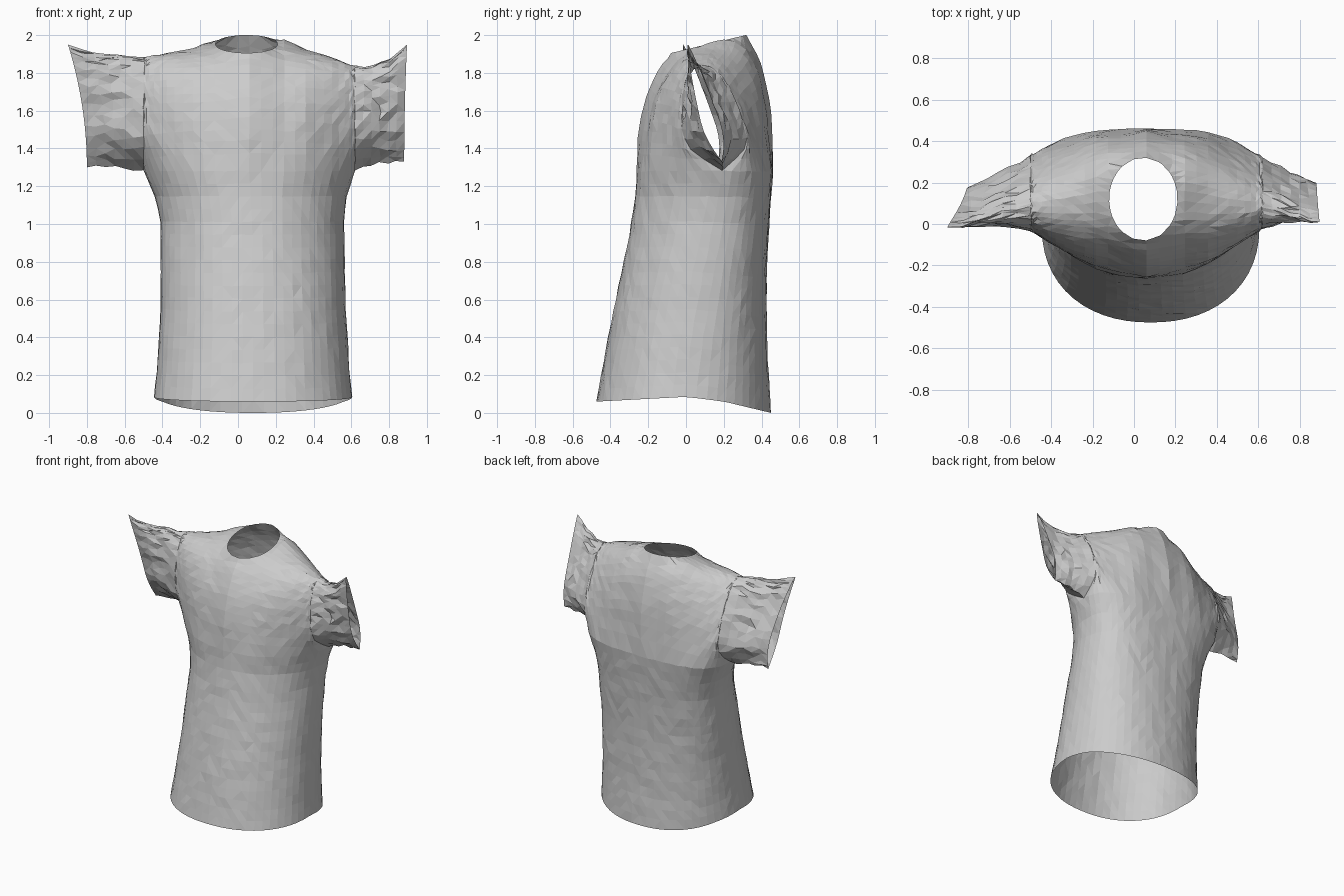
import bpy, bmesh, random
from math import sin, cos, pi, hypot

random.seed(4)
if "Cube" in bpy.data.objects:
    bpy.data.objects.remove(bpy.data.objects["Cube"])


def along(keys, t):
    """Piecewise linear lookup in a short list of (position, value) keys."""
    if t <= keys[0][0]:
        return keys[0][1]
    for (a, first), (b, second) in zip(keys, keys[1:]):
        if t <= b:
            return first + (second - first) * (t - a) / (b - a)
    return keys[-1][1]


def clamp(value):
    return max(0.0, min(1.0, value))


# Overall layout: armpit height, chest centre and half width
ARMPIT, CENTRE, HALF = 1.28, 0.06, 0.56
CHEST_MID, CHEST_DEPTH, SIDE_BEND = 0.1, 0.36, 0.09
COLUMNS, TORSO_ROWS, YOKE_ROWS, SLEEVE_COLUMNS = 28, 18, 16, 6

# Torso profiles by height
side_centre = [(0, 0.08), (0.5, 0.08), (1, 0.075), (ARMPIT, CENTRE)]
side_half = [(0, 0.525), (0.15, 0.51), (0.5, 0.49), (1, 0.485), (1.15, 0.51), (ARMPIT, HALF)]
front_line = [(0, -0.475), (0.5, -0.385), (0.9, -0.305), (1.15, -0.265), (ARMPIT, -0.26)]
back_line = [(0, 0.45), (0.3, 0.43), (0.7, 0.425), (1, 0.44), (ARMPIT, 0.46)]
hem_line = [(-0.47, 0.06), (0, 0.085), (0.2, 0.06), (0.45, 0)]

# Shoulder and sleeve profiles across the width
top_line = [(-0.8, 1.95), (-0.7, 1.9), (-0.5, 1.885), (-0.25, 1.92), (-0.1, 1.97), (0.05, 2.01),
            (0.2, 1.97), (0.35, 1.92), (0.5, 1.88), (0.6, 1.84), (0.7, 1.83), (0.8, 1.87), (0.88, 1.95)]
under_line = [(-0.8, 1.3), (-0.65, 1.305), (-0.5, ARMPIT), (0.62, ARMPIT), (0.72, 1.32), (0.88, 1.33)]
thickness = [(-0.8, 0.065), (-0.6, 0.14), (-0.4, 0.24), (-0.2, 0.32), (0.06, 0.36),
             (0.35, 0.31), (0.6, 0.19), (0.75, 0.11), (0.88, 0.06)]
sleeve_mid = [(-0.8, 0.165), (-0.5, 0.19), (0.62, 0.19), (0.88, 0.19)]


def chest_curve(s):
    """Rounded half depth of the body at a side position from -1 to 1."""
    return max(0.0, 1 - abs(s) ** 2.2) ** (1 / 2.2)


def torso_point(s, v, side):
    height = v * ARMPIT
    front, back = along(front_line, height), along(back_line, height)
    y = (front + back) / 2 + SIDE_BEND * v * s * s + side * (back - front) / 2 * chest_curve(s)
    x = along(side_centre, height) + s * along(side_half, height)
    hem = along(hem_line, y)
    return x, y, hem + (ARMPIT - hem) * v


def yoke_point(x, v, side):
    s = (x - CENTRE) / HALF
    outer = clamp((abs(x - CENTRE) - 0.2) / 0.6)
    power = 2.5 - 1.1 * outer ** 2
    angle = v * pi / 2
    w = sin(angle) ** (2 / power)
    taper = max(0.0, cos(angle)) ** (2 / power) if v < 1 else 0
    # Body depth at the armpit row opens into the sleeve thickness above it
    opening = sin(pi / 2 * clamp(w / 0.35))
    inside = abs(s) <= 1
    base = CHEST_DEPTH * chest_curve(s) if inside else 0
    depth = (base + (along(thickness, x) - base) * opening) * taper
    mid = CHEST_MID + SIDE_BEND * s * s if inside else along(sleeve_mid, x)
    mid -= 0.18 * outer * w
    low, high = along(under_line, x), along(top_line, x)
    # The collar rises toward the back
    tilt = 0.33 * w * (1 - outer) ** 2
    z = low + (high - low) * w + tilt * side * depth
    flare = 0.1 * w * w * clamp((-x - 0.5) / 0.3) - 0.015 * w * w * clamp((x - 0.6) / 0.28)
    return x - flare, mid + side * depth, z


def add_sheet(bm, point, stations, rows):
    """Matching front and back sheets over the same stations."""
    for side in (-1, 1):
        grid = [[bm.verts.new(point(a, r / rows, side)) for a in stations] for r in range(rows + 1)]
        for low, high in zip(grid, grid[1:]):
            for i in range(len(stations) - 1):
                quad = [low[i], low[i + 1], high[i + 1], high[i]]
                bm.faces.new(quad if side < 0 else quad[::-1])


bm = bmesh.new()
spread = [sin(pi * (i / COLUMNS - 0.5)) for i in range(COLUMNS + 1)]
chest = [CENTRE + HALF * s for s in spread]
right = [-0.8 + 0.3 * i / SLEEVE_COLUMNS for i in range(SLEEVE_COLUMNS)]
left = [0.62 + 0.26 * (i + 1) / SLEEVE_COLUMNS for i in range(SLEEVE_COLUMNS)]
add_sheet(bm, torso_point, spread, TORSO_ROWS)
add_sheet(bm, yoke_point, right + chest + left, YOKE_ROWS)
bmesh.ops.remove_doubles(bm, verts=bm.verts[:], dist=0.002)

# Cloth creases, stronger on the sleeves
for v in bm.verts:
    amount = 0.003 + 0.008 * clamp((abs(v.co.x - CENTRE) - 0.5) / 0.2)
    if not v.is_boundary:
        v.co.x += random.uniform(-amount, amount) / 2
        v.co.y += random.uniform(-amount, amount)
        v.co.z += random.uniform(-amount, amount)

# Oval neck opening
NECK_X, NECK_Y, NECK_WIDE, NECK_DEEP = 0.045, 0.12, 0.165, 0.2


def neck_radius(co):
    return hypot((co.x - NECK_X) / NECK_WIDE, (co.y - NECK_Y) / NECK_DEEP)


hole = [f for f in bm.faces
        if f.calc_center_median().z > 1.7 and neck_radius(f.calc_center_median()) < 1]
bmesh.ops.delete(bm, geom=hole, context='FACES')
for v in bm.verts:
    if v.is_boundary and v.co.z > 1.7 and abs(v.co.x) < 0.4:
        r = neck_radius(v.co)
        v.co.x = NECK_X + (v.co.x - NECK_X) / r
        v.co.y = NECK_Y + (v.co.y - NECK_Y) / r
        v.co.z = 1.905 + 0.24 * (v.co.y + 0.08)

bmesh.ops.triangulate(bm, faces=bm.faces[:])
bmesh.ops.recalc_face_normals(bm, faces=bm.faces[:])
mesh = bpy.data.meshes.new("shirt")
bm.to_mesh(mesh)
bm.free()

# Plain grey cloth
cloth = bpy.data.materials.new("grey cloth")
cloth.use_nodes = True
cloth.diffuse_color = (0.6, 0.6, 0.6, 1)
cloth.node_tree.nodes["Principled BSDF"].inputs["Base Color"].default_value = (0.6, 0.6, 0.6, 1)
mesh.materials.append(cloth)
shirt = bpy.data.objects.new("shirt", mesh)
bpy.context.collection.objects.link(shirt)
